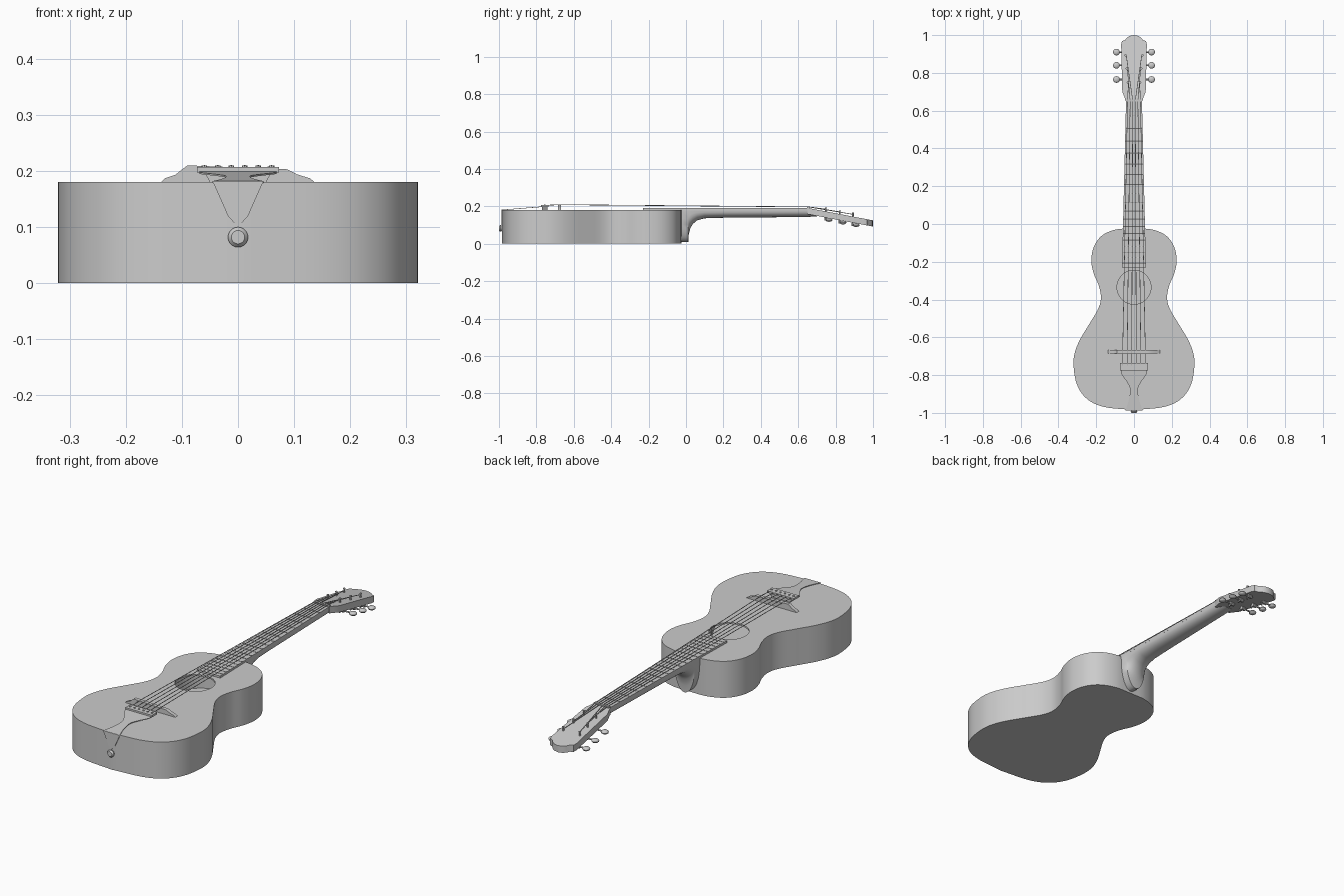
import bpy, bmesh, math
from mathutils import Vector

if "Cube" in bpy.data.objects:
    bpy.data.objects.remove(bpy.data.objects["Cube"])

grey = bpy.data.materials.new("plain grey")
grey.use_nodes = True
COLOUR = (0.6, 0.6, 0.6, 1)
grey.diffuse_color = COLOUR
grey.node_tree.nodes["Principled BSDF"].inputs["Base Color"].default_value = COLOUR


def finish(name, bm, smooth=True):
    """Turn a bmesh into a shaded object."""
    bmesh.ops.recalc_face_normals(bm, faces=bm.faces)
    mesh = bpy.data.meshes.new(name)
    bm.to_mesh(mesh)
    bm.free()
    mesh.materials.append(grey)
    obj = bpy.data.objects.new(name, mesh)
    bpy.context.collection.objects.link(obj)
    if smooth:
        shade(obj)
    return obj


def shade(obj):
    bpy.ops.object.select_all(action="DESELECT")
    obj.select_set(True)
    bpy.context.view_layer.objects.active = obj
    bpy.ops.object.shade_smooth_by_angle(angle=math.radians(35))


def prism(name, outline, low, high, place=lambda u, v, h: (u, v, h), smooth=True):
    """Extrude a flat outline from low to high, then place each point."""
    bm = bmesh.new()
    rings = [[bm.verts.new(place(u, v, h)) for u, v in outline] for h in (low, high)]
    n = len(outline)
    bm.faces.new(rings[0])
    bm.faces.new(rings[1])
    for i in range(n):
        j = (i + 1) % n
        bm.faces.new((rings[0][i], rings[0][j], rings[1][j], rings[1][i]))
    return finish(name, bm, smooth)


def mirrored(half):
    """Close a right-hand outline by mirroring it across x = 0."""
    return half + [(-x, y) for x, y in reversed(half) if x > 0.0001]


def spline(pts, steps=6):
    """Smooth curve through points."""
    ps = [Vector(p) for p in pts]
    ps = [ps[0] * 2 - ps[1]] + ps + [ps[-1] * 2 - ps[-2]]
    out = []
    for a, b, c, d in zip(ps, ps[1:], ps[2:], ps[3:]):
        for k in range(steps):
            t = k / steps
            out.append(tuple(0.5 * (2 * b + (c - a) * t + (2 * a - 5 * b + 4 * c - d) * t**2
                                    + (3 * b - a - 3 * c + d) * t**3)))
    return out + [tuple(ps[-2])]


def add_rod(bm, a, b, r, sides=8, r2=None):
    a, b = Vector(a), Vector(b)
    turn = (b - a).to_track_quat("Z", "Y").to_matrix().to_4x4()
    turn.translation = (a + b) / 2
    bmesh.ops.create_cone(bm, cap_ends=True, segments=sides, radius1=r,
                          radius2=r if r2 is None else r2, depth=(b - a).length, matrix=turn)


def rods(name, segments, r, sides=8):
    bm = bmesh.new()
    for a, b in segments:
        add_rod(bm, a, b, r, sides)
    return finish(name, bm)


def rect(x, y0, y1):
    return [(-x, y0), (x, y0), (x, y1), (-x, y1)]


# Hollow body with a sound hole
half = [(0, -0.025), (0.09, -0.028), (0.165, -0.058), (0.21, -0.115), (0.226, -0.19),
        (0.214, -0.26), (0.187, -0.325), (0.175, -0.39), (0.19, -0.45), (0.237, -0.53),
        (0.285, -0.61), (0.313, -0.68), (0.32, -0.75), (0.302, -0.85), (0.25, -0.925),
        (0.16, -0.968), (0, -0.985)]
outline = mirrored(spline(half))
body = prism("body", outline, 0, 0.18, smooth=False)
inner = [(x * 0.96, -0.505 + (y + 0.505) * 0.975) for x, y in outline]
ring = [(0.09 * math.cos(math.tau * i / 48), -0.335 + 0.09 * math.sin(math.tau * i / 48))
        for i in range(48)]
cutters = [prism("cavity_cutter", inner, 0.01, 0.172, smooth=False),
           prism("sound_hole_cutter", ring, 0.1, 0.3, smooth=False)]
for cutter in cutters:
    cutter.hide_render = True
    mod = body.modifiers.new("cut", "BOOLEAN")
    mod.object, mod.operation, mod.solver = cutter, "DIFFERENCE", "EXACT"
    bpy.context.view_layer.objects.active = body
    bpy.ops.object.modifier_apply(modifier=mod.name)
for cutter in cutters:
    bpy.data.objects.remove(cutter)
shade(body)


# Neck and heel, lofted from half-oval sections
def neck_half(y):
    return 0.042 + (0.655 - y) * 0.0243


bm = bmesh.new()
sections = []
for y, bottom in [(-0.03, 0.01), (0.012, 0.01), (0.014, 0.045), (0.022, 0.08), (0.036, 0.105),
                  (0.06, 0.125), (0.1, 0.136), (0.2, 0.139), (0.64, 0.143), (0.7, 0.146)]:
    arc = [math.pi * i / 16 for i in range(17)]
    sections.append([bm.verts.new((neck_half(y) * math.cos(a), y,
                                   0.181 - (0.181 - bottom) * math.sin(a) ** 0.8)) for a in arc])
for s, t in zip(sections, sections[1:]):
    for i in range(17):
        j = (i + 1) % 17
        bm.faces.new((s[i], s[j], t[j], t[i]))
bm.faces.new(sections[0])
bm.faces.new(sections[-1])
finish("neck", bm)

# Fretboard, frets and nut
w0, w1 = neck_half(-0.23), neck_half(0.655)
prism("fretboard", [(-w0, -0.23), (w0, -0.23), (w1, 0.655), (-w1, 0.655)], 0.179, 0.19)
fret_ys = [0.65 - 1.325 * (1 - 2 ** (-n / 12)) for n in range(1, 19)]
rods("frets", [((-neck_half(y), y, 0.19), (neck_half(y), y, 0.19)) for y in fret_ys], 0.0025, 6)
prism("nut", rect(w1, 0.648, 0.66), 0.18, 0.196)


# Tilted headstock
def head_top(y):
    return 0.178 - 0.19 * (y - 0.72)


head = mirrored([(0.044, 0.65), (0.05, 0.67), (0.062, 0.7), (0.068, 0.95), (0.064, 0.968),
                 (0.047, 0.974), (0.038, 0.986), (0.022, 0.996), (0, 1.0)])
prism("headstock", head, -0.033, 0, lambda u, v, h: (u, v, head_top(v) + h))

# Tuning machines: posts, shafts, gear housings and buttons
posts = []
bm_post, bm_shaft, bm_button = bmesh.new(), bmesh.new(), bmesh.new()
for side in (-1, 1):
    for x, y in [(0.033, 0.745), (0.039, 0.82), (0.045, 0.89)]:
        top = head_top(y)
        posts.append((side * x, y, top + 0.012))
        add_rod(bm_post, (side * x, y, top - 0.05), (side * x, y + 0.003, top + 0.018), 0.0045, 10)
        add_rod(bm_post, (side * x, y + 0.003, top + 0.017),
                (side * x, y + 0.003, top + 0.02), 0.006, 10)
        by, bz = y + 0.02, top - 0.046
        add_rod(bm_shaft, (side * 0.03, by, bz), (side * 0.085, by, bz), 0.004)
        add_rod(bm_shaft, (side * (x - 0.01), by, bz), (side * (x + 0.012), by, bz), 0.009, 10)
        made = bmesh.ops.create_uvsphere(bm_button, u_segments=14, v_segments=8, radius=1)
        for v in made["verts"]:
            v.co = Vector((side * 0.093 + v.co.x * 0.018, by + v.co.y * 0.018, bz + v.co.z * 0.01))
finish("tuner_posts", bm_post)
finish("tuner_shafts", bm_shaft)
finish("tuner_buttons", bm_button)

# Bridge, stepped and slightly higher on one side
profile = [(-0.138, 0.179), (-0.13, 0.187), (-0.112, 0.193), (-0.098, 0.204), (-0.09, 0.21),
           (-0.066, 0.209), (0.066, 0.204), (0.088, 0.203), (0.105, 0.194), (0.128, 0.187),
           (0.138, 0.179)]
prism("bridge", profile, -0.685, -0.667, lambda u, v, h: (u, h, v))

# Tailpiece: bar, foot, waisted plate, end flap and string pins
prism("tailpiece_bar", rect(0.073, -0.775, -0.735), 0.197, 0.207)
prism("tailpiece_foot", [(-0.05, 0.18), (0.05, 0.18), (0.06, 0.198), (-0.06, 0.198)],
      -0.77, -0.74, lambda u, v, h: (u, h, v))
plate = mirrored(spline([(0.068, -0.77), (0.066, -0.795), (0.035, -0.84), (0.021, -0.875),
                         (0.027, -0.93), (0.045, -0.986)], 4))
prism("tailpiece_plate", plate, 0, 0.003,
      lambda u, v, h: (u, v, 0.179 + (v + 0.986) * 0.08 + h))
prism("tailpiece_flap", [(-0.045, 0.181), (0.045, 0.181), (0.018, 0.12), (0, 0.1), (-0.018, 0.12)],
      -0.987, -0.983, lambda u, v, h: (u, h, v))
lanes = [-1 + 2 * i / 5 for i in range(6)]
rods("tailpiece_pins", [((k * 0.06, -0.755, 0.2), (k * 0.06, -0.755, 0.21)) for k in lanes], 0.005)

# Strings over bridge and nut, each wound to its own post
bm = bmesh.new()
left, right = posts[:3], posts[3:]
for k, post in zip(lanes, left[::1] [::-1] + right):
    x0, x1 = k * 0.06, k * 0.034
    path = [(x0, -0.76, 0.205), (x0, -0.676, 0.209), (x1, 0.654, 0.197), post]
    if post in right:
        path[-1] = right[2 - right.index(post)]
    else:
        path[-1] = left[2 - left.index(post)]
    inward = path[-1]
    path[-1] = (inward[0] * 0.9, inward[1], inward[2])
    for a, b in zip(path, path[1:]):
        add_rod(bm, a, b, 0.0018, 6)
finish("strings", bm)

# End button
bm = bmesh.new()
add_rod(bm, (0, -0.98, 0.082), (0, -0.993, 0.082), 0.012, 20, 0.018)
add_rod(bm, (0, -0.993, 0.082), (0, -1.0, 0.082), 0.018, 20, 0.012)
finish("end_button", bm)
